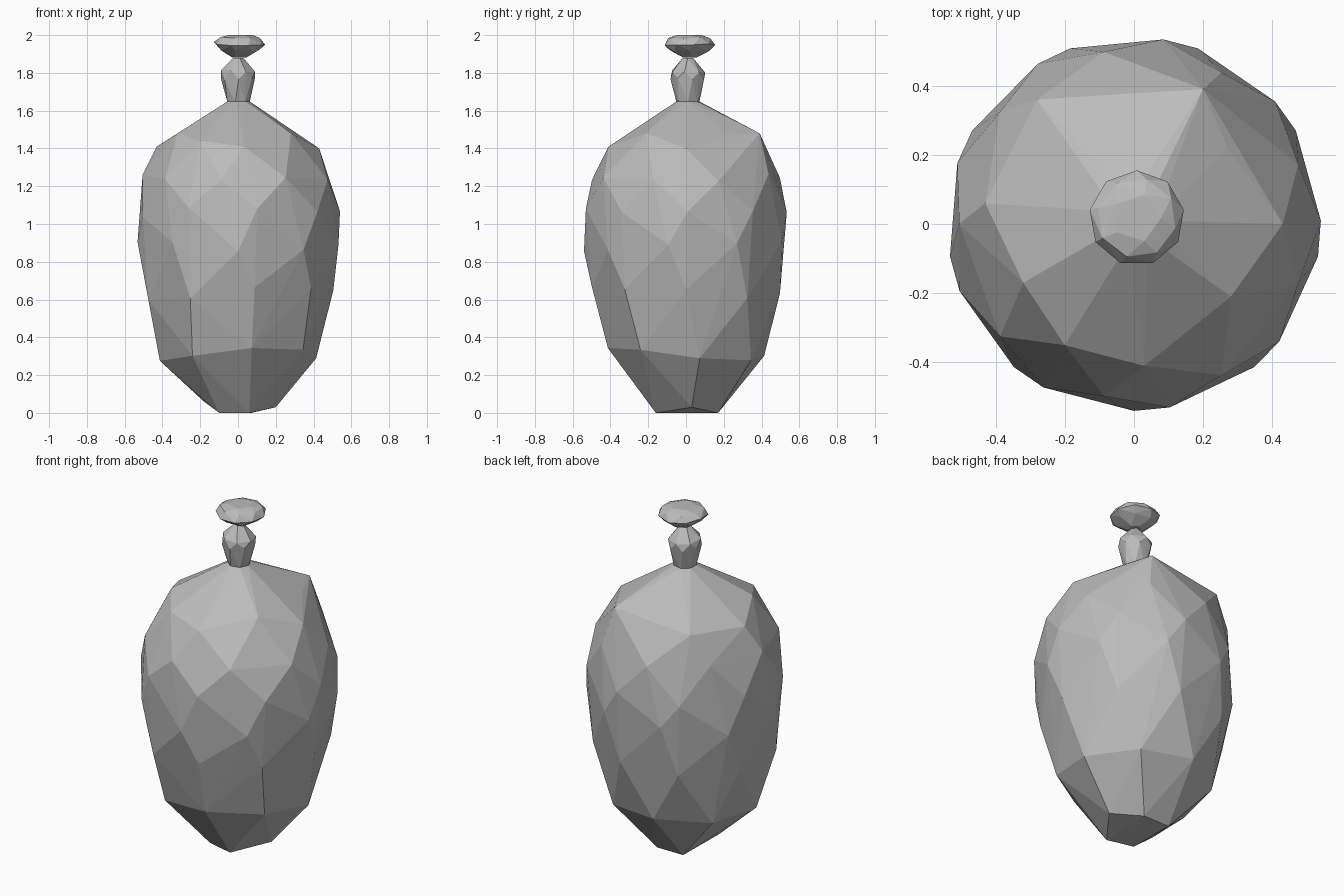
import bpy, bmesh, math, random
from mathutils import Vector

random.seed(4)
if "Cube" in bpy.data.objects:
    bpy.data.objects.remove(bpy.data.objects["Cube"], do_unlink=True)

grey = bpy.data.materials.new("plain grey")
grey.use_nodes = True
COLOR = (0.5, 0.5, 0.5, 1)
grey.diffuse_color = COLOR
grey.node_tree.nodes["Principled BSDF"].inputs["Base Color"].default_value = COLOR


def ring(z, radius, sides, phase, wobble=0.0, centre=(0, 0)):
    """Points around a level circle, with uneven heights for a cut-stone look."""
    points = []
    for i in range(sides):
        a = math.radians(phase) + math.tau * i / sides
        points.append(Vector((centre[0] + radius * math.cos(a),
                              centre[1] + radius * math.sin(a),
                              z + random.uniform(-wobble, wobble))))
    return points


def faceted(name, points):
    """Flat-faced convex solid around the points."""
    bm = bmesh.new()
    for p in points:
        bm.verts.new(p)
    out = bmesh.ops.convex_hull(bm, input=bm.verts[:])
    loose = {v for v in out["geom_interior"] + out["geom_unused"]
             if isinstance(v, bmesh.types.BMVert) and not v.link_faces}
    bmesh.ops.delete(bm, geom=list(loose), context="VERTS")
    bmesh.ops.recalc_face_normals(bm, faces=bm.faces[:])
    mesh = bpy.data.meshes.new(name)
    bm.to_mesh(mesh)
    bm.free()
    mesh.materials.append(grey)
    obj = bpy.data.objects.new(name, mesh)
    bpy.context.collection.objects.link(obj)
    return obj


# Body: small foot, egg-shaped belly, uneven shoulder, narrow top
foot = [(-0.10, 0.17, 0), (0.07, 0.17, 0), (0.06, -0.16, 0), (-0.10, -0.12, 0),
        (0.20, 0.03, 0.03), (-0.18, -0.05, 0.06)]
shoulder = [(0.43, 0, 1.40), (0.27, 0.22, 1.47), (0.20, 0.39, 1.48),
            (-0.28, 0.36, 1.43), (-0.43, 0.06, 1.41), (-0.32, -0.17, 1.48),
            (-0.20, -0.35, 1.44), (0.03, -0.41, 1.41), (0.28, -0.21, 1.48)]
body = [Vector(p) for p in foot + shoulder]
body += ring(0.31, 0.42, 8, 10, 0.04)
body += ring(0.63, 0.505, 9, 0, 0.04)
body += ring(0.88, 0.54, 9, 190, 0.04)
body += ring(1.06, 0.54, 9, 1, 0.03)
body += ring(1.24, 0.505, 9, 20, 0.03)
body += ring(1.65, 0.06, 7, 0, centre=(0, 0.01))
faceted("bottle_body", body)

# Neck: tapered bulb between body and stopper
mid = (0, 0.01)
faceted("neck", ring(1.645, 0.062, 7, 0, centre=mid)
        + ring(1.765, 0.092, 7, 15, 0.01, mid)
        + ring(1.81, 0.092, 7, 40, 0.01, mid)
        + ring(1.88, 0.028, 5, 0, centre=mid))

# Stopper: flattened pebble
top = (0.008, 0.017)
faceted("stopper", ring(1.882, 0.04, 5, 20, centre=top)
        + ring(1.915, 0.105, 7, 0, 0.008, top)
        + ring(1.955, 0.138, 9, 10, 0.01, top)
        + ring(1.985, 0.115, 8, 30, 0.005, top)
        + ring(2.0, 0.07, 5, 0, centre=top))
